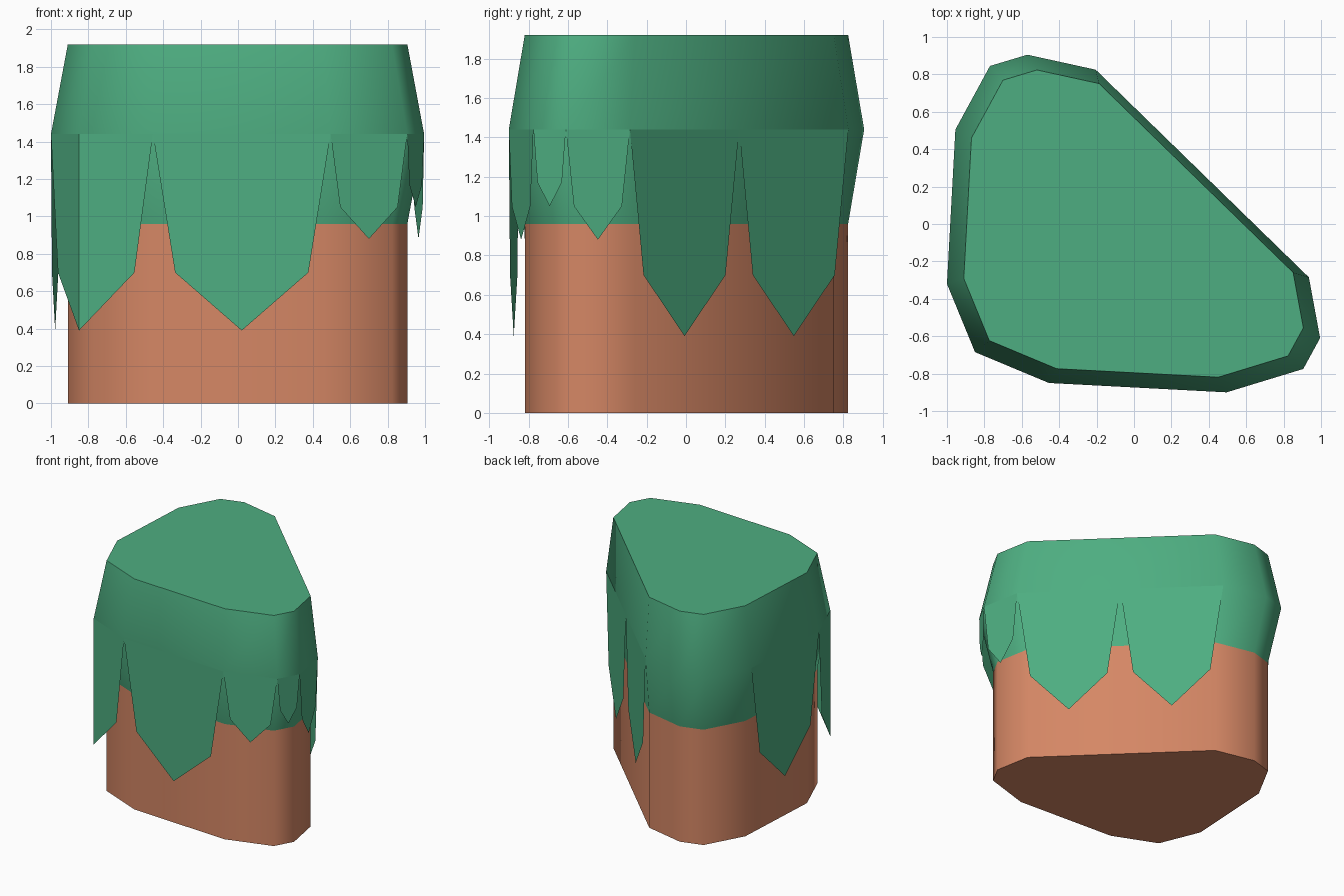
import bpy, bmesh, math
from mathutils import Vector

if "Cube" in bpy.data.objects:
    bpy.data.objects.remove(bpy.data.objects["Cube"])

# Outer outline seen from above, counter-clockwise
OUTLINE = [(-0.205, 0.825), (-0.57, 0.905), (-0.77, 0.845), (-0.955, 0.505),
           (-1.0, -0.32), (-0.85, -0.685), (-0.455, -0.85), (0.495, -0.9),
           (0.905, -0.775), (0.995, -0.61), (0.935, -0.285)]
PTS = [Vector(p) for p in OUTLINE]
INNER, OUTER = 0.91, 1.0
Z_JOIN, Z_RIM, Z_TOP = 0.96, 1.44, 1.92


def material(name, rgb):
    m = bpy.data.materials.new(name)
    m.diffuse_color = (*rgb, 1)
    m.use_nodes = True
    m.node_tree.nodes["Principled BSDF"].inputs["Base Color"].default_value = m.diffuse_color
    return m


GREEN = material("grass green", (0.076, 0.423, 0.220))
BROWN = material("earth brown", (0.665, 0.242, 0.130))


def make_object(name, bm, mat):
    me = bpy.data.meshes.new(name)
    bm.to_mesh(me)
    bm.free()
    me.materials.append(mat)
    ob = bpy.data.objects.new(name, me)
    bpy.context.collection.objects.link(ob)
    return ob


def loft(name, rings, mat, bottom=False, top=False):
    """Stack scaled copies of the outline, smooth round the sides."""
    bm = bmesh.new()
    loops = [[bm.verts.new((p.x * s, p.y * s, z)) for p in PTS] for s, z in rings]
    n = len(PTS)
    for lo, hi in zip(loops, loops[1:]):
        for i in range(n):
            j = (i + 1) % n
            bm.faces.new((lo[i], lo[j], hi[j], hi[i]))
    if bottom:
        bm.faces.new(loops[0][::-1])
    if top:
        bm.faces.new(loops[-1])
    ob = make_object(name, bm, mat)
    bpy.ops.object.select_all(action='DESELECT')
    ob.select_set(True)
    bpy.context.view_layer.objects.active = ob
    bpy.ops.object.shade_smooth_by_angle(angle=math.radians(60))
    return ob


# Earth column and bulging grass cap
loft("earth_column", [(INNER, 0), (INNER, Z_JOIN)], BROWN, bottom=True)
loft("grass_cap", [(INNER, Z_JOIN), (OUTER, Z_RIM), (INNER, Z_TOP)], GREEN, top=True)


def flap(name, a, b, z_mid, z_tip, corner=None):
    """Pointed flap hanging from the rim; may fold round a corner."""
    c = corner if corner is not None else (a + b) / 2
    ma, mb = a.lerp(c, 0.25), b.lerp(c, 0.25)
    bm = bmesh.new()
    v = [bm.verts.new((p.x, p.y, z)) for p, z in
         ((a, Z_RIM), (ma, z_mid), (c, z_tip), (mb, z_mid), (b, Z_RIM))]
    if corner is None:
        bm.faces.new(v)
    else:
        mid = bm.verts.new((c.x, c.y, Z_RIM))
        bm.faces.new((v[0], v[1], v[2], mid))
        bm.faces.new((mid, v[2], v[3], v[4]))
    make_object(name, bm, GREEN)


# Hanging flaps: long ones, then shorter ones on the short edges
LONG, MEDIUM, SHORT = (0.70, 0.39), (1.05, 0.88), (1.17, 1.05)
half = (PTS[10] + PTS[0]) / 2
flap("left_flap", PTS[3], PTS[4], *LONG)
flap("corner_flap", PTS[4], PTS[6], *LONG, corner=PTS[5])
flap("front_flap", PTS[6], PTS[7], *LONG)
flap("front_right_flap", PTS[7], PTS[8], *MEDIUM)
flap("small_right_flap", PTS[8], PTS[9], *SHORT)
flap("right_flap", PTS[9], PTS[10], *MEDIUM)
flap("back_flap_lower", PTS[10], half, *LONG)
flap("back_flap_upper", half, PTS[0], *LONG)
